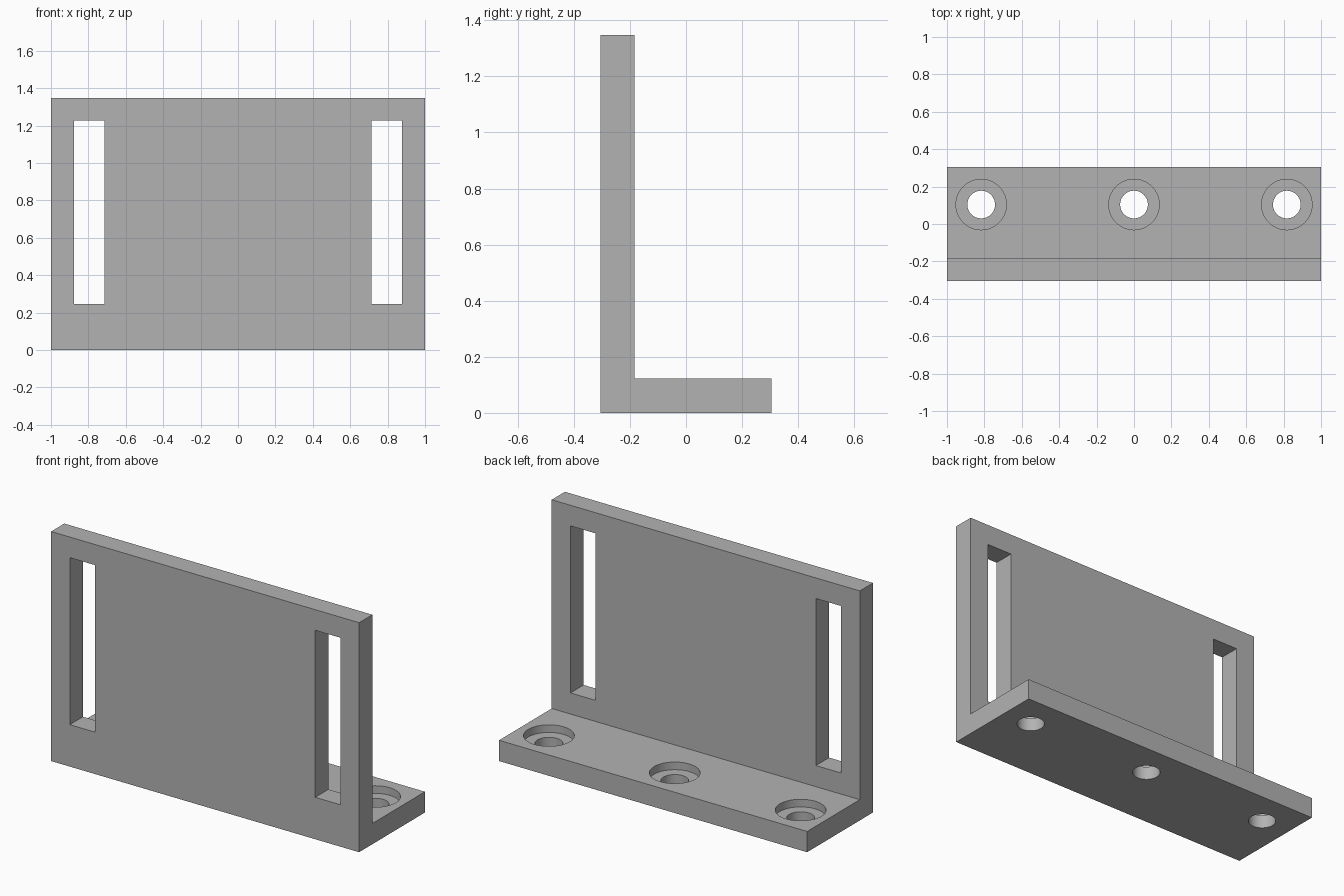
import bpy
import bmesh
import math

cube = bpy.data.objects.get("Cube")
if cube:
    bpy.data.objects.remove(cube, do_unlink=True)

WIDTH, DEPTH, HEIGHT, THICK = 2.0, 0.61, 1.347, 0.122
FRONT, BACK = -DEPTH / 2, DEPTH / 2
HOLE_Y, HOLE_R, BORE_R, BORE_DEPTH = 0.104, 0.074, 0.135, 0.045

grey = bpy.data.materials.new("plain grey")
grey.use_nodes = True
colour = (0.45, 0.45, 0.45, 1.0)
grey.diffuse_color = colour
grey.node_tree.nodes["Principled BSDF"].inputs["Base Color"].default_value = colour


def add_object(name, bm):
    bmesh.ops.recalc_face_normals(bm, faces=bm.faces)
    mesh = bpy.data.meshes.new(name)
    bm.to_mesh(mesh)
    bm.free()
    mesh.materials.append(grey)
    obj = bpy.data.objects.new(name, mesh)
    bpy.context.collection.objects.link(obj)
    return obj


def cut(target, cutter):
    """Subtract the cutter from the target, then remove the cutter."""
    cutter.hide_render = True
    mod = target.modifiers.new("cut", "BOOLEAN")
    mod.operation, mod.solver, mod.object = "DIFFERENCE", "EXACT", cutter
    bpy.context.view_layer.objects.active = target
    bpy.ops.object.modifier_apply(modifier=mod.name)
    bpy.data.objects.remove(cutter, do_unlink=True)


def box(name, x0, x1, y0, y1, z0, z1):
    bm = bmesh.new()
    face = bm.faces.new([bm.verts.new(p) for p in
                         ((x0, y0, z0), (x1, y0, z0), (x1, y1, z0), (x0, y1, z0))])
    top = bmesh.ops.extrude_face_region(bm, geom=[face])["geom"]
    bmesh.ops.translate(bm, vec=(0, 0, z1 - z0),
                        verts=[v for v in top if isinstance(v, bmesh.types.BMVert)])
    return add_object(name, bm)


def stepped_hole(name, x):
    """Through hole with a wider flat-bottomed recess, spun from a profile."""
    step, top = THICK - BORE_DEPTH, THICK + 0.1
    profile = [(0, -0.1), (HOLE_R, -0.1), (HOLE_R, step),
               (BORE_R, step), (BORE_R, top), (0, top)]
    bm = bmesh.new()
    verts = [bm.verts.new((x + r, HOLE_Y, z)) for r, z in profile]
    edges = [bm.edges.new(pair) for pair in zip(verts, verts[1:])]
    bmesh.ops.spin(bm, geom=verts + edges, cent=(x, HOLE_Y, 0), axis=(0, 0, 1),
                   angle=math.tau, steps=64)
    bmesh.ops.remove_doubles(bm, verts=bm.verts, dist=0.0001)
    return add_object(name, bm)


# L-shaped bracket: side profile extruded across the width
inner = FRONT + THICK
outline = [(FRONT, 0), (BACK, 0), (BACK, THICK), (inner, THICK),
           (inner, HEIGHT), (FRONT, HEIGHT)]
bm = bmesh.new()
side = bm.faces.new([bm.verts.new((-WIDTH / 2, y, z)) for y, z in outline])
swept = bmesh.ops.extrude_face_region(bm, geom=[side])["geom"]
bmesh.ops.translate(bm, vec=(WIDTH, 0, 0),
                    verts=[v for v in swept if isinstance(v, bmesh.types.BMVert)])
bracket = add_object("angle_bracket", bm)

# Tall slots through the upright plate
for s in (-1, 1):
    x0, x1 = sorted((s * 0.715, s * 0.878))
    cut(bracket, box("slot_cutter", x0, x1, FRONT - 0.1, inner + 0.1, 0.246, 1.226))

# Recessed screw holes through the base plate
for x in (-0.817, 0, 0.817):
    cut(bracket, stepped_hole("screw_hole_cutter", x))

# Round hole walls, crisp corners
bpy.ops.object.select_all(action="DESELECT")
bracket.select_set(True)
bpy.context.view_layer.objects.active = bracket
bpy.ops.object.shade_smooth_by_angle(angle=math.radians(30))
